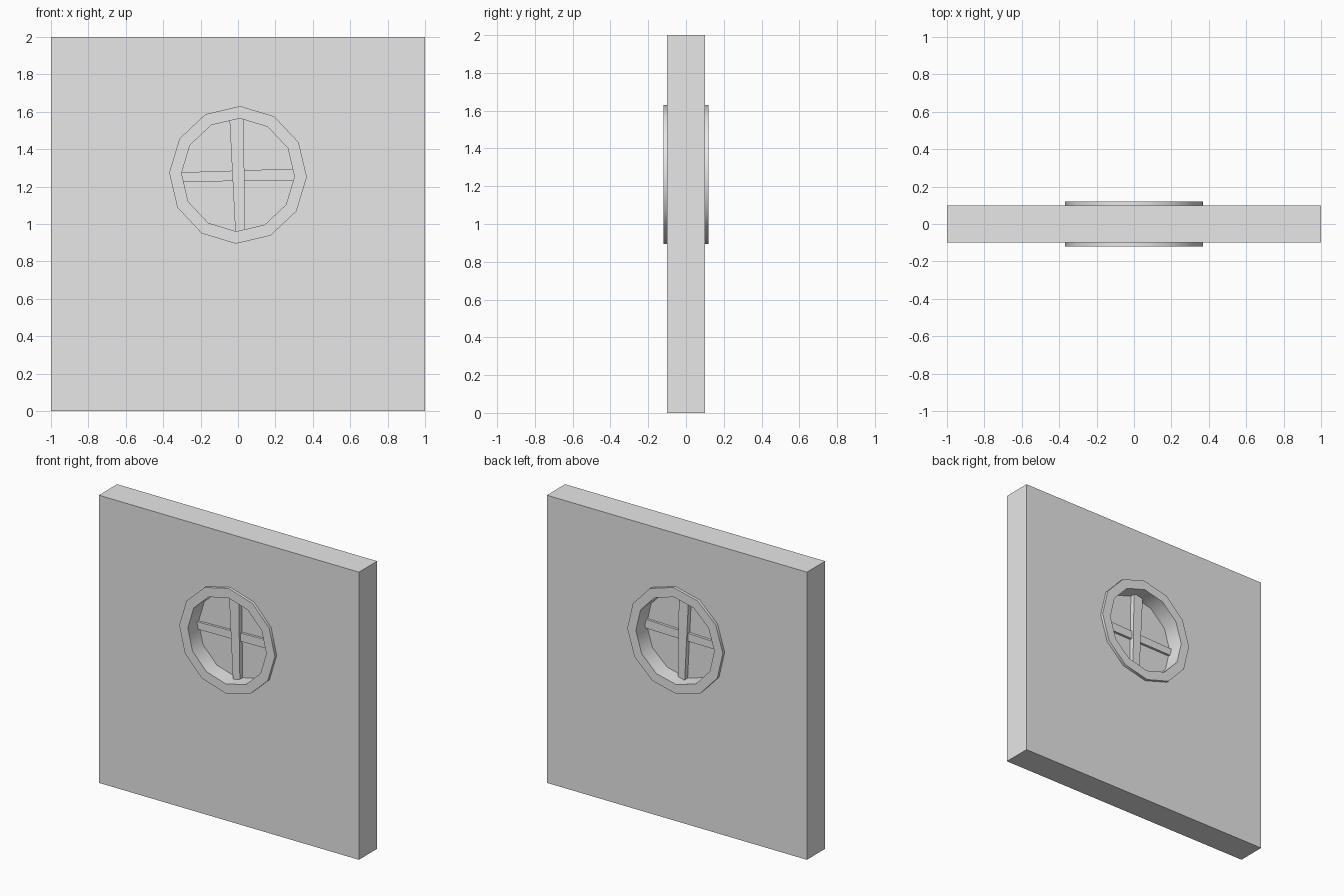
import bpy, bmesh
from math import sin, cos, radians, tau

if "Cube" in bpy.data.objects:
    bpy.data.objects.remove(bpy.data.objects["Cube"])

CENTRE_Z = 1.2625
SIDES = 12
TILT = radians(1.8)

grey = bpy.data.materials.new("light_grey")
grey.use_nodes = True
COLOUR = (0.8, 0.8, 0.8, 1)
grey.diffuse_color = COLOUR
grey.node_tree.nodes["Principled BSDF"].inputs["Base Color"].default_value = COLOUR


def finish(name, bm):
    bmesh.ops.recalc_face_normals(bm, faces=bm.faces)
    mesh = bpy.data.meshes.new(name)
    bm.to_mesh(mesh)
    bm.free()
    mesh.materials.append(grey)
    obj = bpy.data.objects.new(name, mesh)
    bpy.context.collection.objects.link(obj)
    return obj


def circle(radius):
    return [(radius * sin(TILT + tau * i / SIDES),
             CENTRE_Z + radius * cos(TILT + tau * i / SIDES)) for i in range(SIDES)]


def prism(name, outline, half_depth):
    """Solid with an x-z outline, centred on y = 0."""
    bm = bmesh.new()
    front, back = [[bm.verts.new((x, y, z)) for x, z in outline]
                   for y in (-half_depth, half_depth)]
    bm.faces.new(front)
    bm.faces.new(back)
    for i in range(len(outline)):
        j = (i + 1) % len(outline)
        bm.faces.new((front[i], front[j], back[j], back[i]))
    return finish(name, bm)


def ring(name, outer, inner, half_depth):
    """Square-section hoop around the window."""
    bm = bmesh.new()
    section = [(outer, -half_depth), (outer, half_depth),
               (inner, half_depth), (inner, -half_depth)]
    loops = [[bm.verts.new((x, y, z)) for x, z in circle(r)] for r, y in section]
    for k in range(4):
        a, b = loops[k], loops[(k + 1) % 4]
        for i in range(SIDES):
            j = (i + 1) % SIDES
            bm.faces.new((a[i], a[j], b[j], b[i]))
    return finish(name, bm)


# Wall with a round opening
wall = prism("wall", [(-1, 0), (1, 0), (1, 2), (-1, 2)], 0.1)
cutter = prism("opening_cutter", circle(0.34), 0.3)
cutter.hide_render = True
cut = wall.modifiers.new("opening", "BOOLEAN")
cut.operation = "DIFFERENCE"
cut.solver = "EXACT"
cut.object = cutter
bpy.context.view_layer.objects.active = wall
wall.select_set(True)
bpy.ops.object.modifier_apply(modifier=cut.name)
bpy.data.objects.remove(cutter)
wall.select_set(False)

# Window frame, softly shaded around its rim
frame = ring("window_frame", 0.368, 0.302, 0.12)
bpy.context.view_layer.objects.active = frame
frame.select_set(True)
bpy.ops.object.shade_smooth_by_angle(angle=radians(40))

# Pane and the slightly tapered glazing bars
prism("window_pane", circle(0.32), 0.003)
prism("vertical_bar", [(-0.046, 1.575), (0.029, 1.575), (0.039, 0.95), (-0.014, 0.95)], 0.035)
prism("horizontal_bar", [(-0.31, 1.276), (0.31, 1.296), (0.31, 1.233), (-0.31, 1.226)], 0.02)
